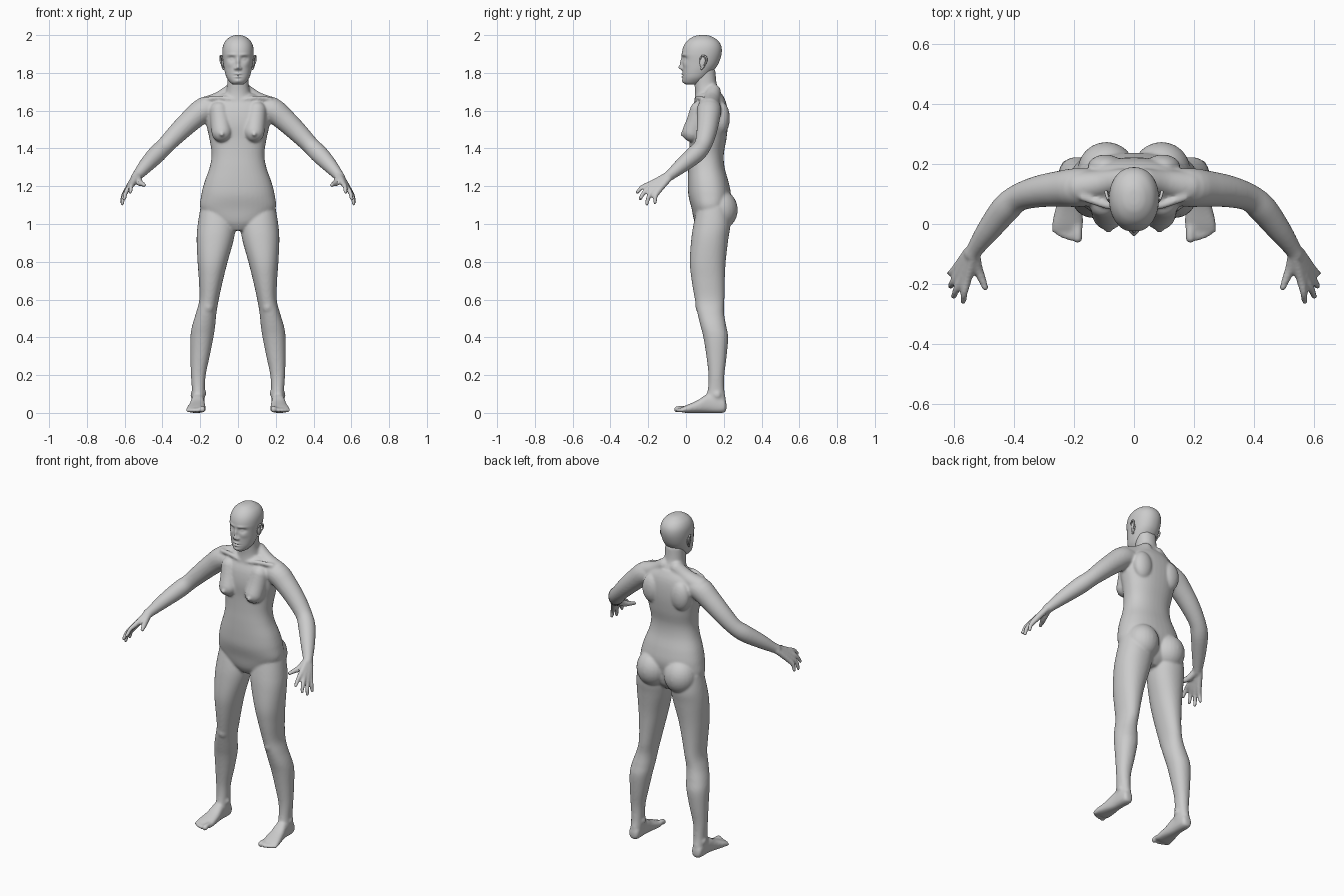
import bpy, bmesh
from math import cos, sin, pi, exp, copysign
from mathutils import Vector, Matrix


def smooth_keys(keys, n):
    """Catmull-Rom interpolation of key tuples."""
    out = []
    for i in range(len(keys) - 1):
        p0, p1 = keys[max(i - 1, 0)], keys[i]
        p2, p3 = keys[i + 1], keys[min(i + 2, len(keys) - 1)]
        for k in range(n):
            t = k / n
            out.append([0.5 * (2 * b + (c - a) * t + (2 * a - 5 * b + 4 * c - d) * t * t
                               + (3 * b - a - 3 * c + d) * t ** 3)
                        for a, b, c, d in zip(p0, p1, p2, p3)])
    return out + [list(keys[-1])]


def skin(bm, rings):
    """Closed skin over a list of point rings."""
    vr = [[bm.verts.new(p) for p in r] for r in rings]
    n = len(vr[0])
    for a, b in zip(vr, vr[1:]):
        for i in range(n):
            bm.faces.new((a[i], a[(i + 1) % n], b[(i + 1) % n], b[i]))
    bm.faces.new(vr[0])
    bm.faces.new(vr[-1])
    return vr


def power(v, e):
    return copysign(abs(v) ** (2 / e), v)


def loft(bm, keys, axis='z', s=1, n=40, sub=5, e=2.2):
    """Keys are (t, x0, x1, b0, b1); b runs along y for axis z, along z for axis y."""
    rings = []
    for t, x0, x1, b0, b1 in smooth_keys(keys, sub):
        ring = []
        for i in range(n):
            a = 2 * pi * i / n
            x = s * ((x0 + x1) / 2 + (x1 - x0) / 2 * power(cos(a), e))
            b = (b0 + b1) / 2 + (b1 - b0) / 2 * power(sin(a), e)
            ring.append((x, b, t) if axis == 'z' else (x, t, b))
        rings.append(ring)
    return skin(bm, rings)


def ball(bm, c, r, s=1):
    m = Matrix.Translation((s * c[0], c[1], c[2])) @ Matrix.Diagonal((*r, 1))
    bmesh.ops.create_uvsphere(bm, u_segments=24, v_segments=16, radius=1, matrix=m)


def tube(bm, keys, s=1, n=20, sub=4):
    """Round-ended tube through (x, y, z, radius) keys."""
    pts = smooth_keys(keys, sub)
    rings = []
    for i, (x, y, z, r) in enumerate(pts):
        d = Vector(pts[min(i + 1, len(pts) - 1)][:3]) - Vector(pts[max(i - 1, 0)][:3])
        u = d.cross(Vector((0.3, 0.5, 0.8))).normalized()
        v = d.cross(u).normalized()
        ring = [Vector((x, y, z)) + r * (u * cos(2 * pi * k / n) + v * sin(2 * pi * k / n))
                for k in range(n)]
        rings.append([(s * p.x, p.y, p.z) for p in ring])
    skin(bm, rings)
    for k in (keys[0], keys[-1]):
        ball(bm, k[:3], (k[3],) * 3, s)


def finish(bm, name):
    bmesh.ops.recalc_face_normals(bm, faces=bm.faces)
    me = bpy.data.meshes.new(name)
    bm.to_mesh(me)
    bm.free()
    me.shade_smooth()
    ob = bpy.data.objects.new(name, me)
    bpy.context.collection.objects.link(ob)
    return ob


body = bmesh.new()

# torso
torso = [(0.965, 0.05, 0.07, 0.18), (1.01, 0.14, 0.045, 0.215), (1.08, 0.198, 0.03, 0.228),
         (1.15, 0.195, 0.013, 0.238), (1.22, 0.178, 0.01, 0.226), (1.30, 0.150, 0.012, 0.204),
         (1.37, 0.140, 0.016, 0.2), (1.45, 0.151, 0.018, 0.214), (1.53, 0.168, 0.015, 0.222),
         (1.60, 0.172, 0.025, 0.22), (1.65, 0.145, 0.045, 0.21), (1.69, 0.09, 0.06, 0.19)]
loft(body, [(z, -w, w, a, b) for z, w, a, b in torso], e=2.3)
# neck
neck = [(1.62, 0.09, 0.04, 0.21), (1.69, 0.068, 0.048, 0.185), (1.74, 0.057, 0.045, 0.163),
        (1.82, 0.057, 0.04, 0.155)]
loft(body, [(z, -w, w, a, b) for z, w, a, b in neck])

legs = [(1.09, 0.03, 0.198, 0.06, 0.225), (1.0, 0.014, 0.213, 0.04, 0.235),
        (0.92, 0.022, 0.219, 0.028, 0.224), (0.8, 0.055, 0.214, 0.02, 0.21),
        (0.7, 0.08, 0.207, 0.03, 0.205), (0.6, 0.102, 0.205, 0.047, 0.203),
        (0.53, 0.114, 0.222, 0.06, 0.201), (0.46, 0.121, 0.243, 0.077, 0.213),
        (0.4, 0.130, 0.252, 0.092, 0.223), (0.3, 0.150, 0.252, 0.108, 0.215),
        (0.2, 0.171, 0.249, 0.119, 0.203), (0.12, 0.176, 0.244, 0.115, 0.203),
        (0.06, 0.177, 0.245, 0.10, 0.212), (0.012, 0.187, 0.237, 0.12, 0.205)]
foot = [(0.214, 0.195, 0.23, 0.015, 0.05), (0.195, 0.18, 0.243, 0.0, 0.08),
        (0.12, 0.178, 0.248, 0.0, 0.10), (0.06, 0.173, 0.26, 0.0, 0.066),
        (0.0, 0.169, 0.274, 0.0, 0.040), (-0.022, 0.173, 0.268, 0.003, 0.030)]
toes = [(0.188, -0.048, 0.0165), (0.213, -0.046, 0.0115), (0.232, -0.040, 0.0112),
        (0.249, -0.031, 0.011), (0.264, -0.020, 0.011)]
arm = [(0.10, 0.125, 1.61, 0.055), (0.18, 0.122, 1.603, 0.065), (0.245, 0.118, 1.553, 0.060),
       (0.32, 0.108, 1.482, 0.053), (0.385, 0.088, 1.415, 0.046), (0.43, 0.05, 1.37, 0.048),
       (0.485, -0.02, 1.312, 0.040), (0.528, -0.08, 1.262, 0.029), (0.54, -0.10, 1.248, 0.027)]
# finger paths: knuckle, bend, tip
fingers = [[(0.556, -0.183, 1.215), (0.566, -0.228, 1.198), (0.570, -0.258, 1.168)],
           [(0.570, -0.175, 1.202), (0.592, -0.218, 1.172), (0.602, -0.242, 1.134)],
           [(0.583, -0.162, 1.188), (0.605, -0.196, 1.148), (0.613, -0.207, 1.107)],
           [(0.592, -0.146, 1.174), (0.609, -0.162, 1.145), (0.615, -0.164, 1.114)]]

for s in (1, -1):
    # leg, knee cap and ankle bones
    loft(body, legs, s=s, e=2.15)
    ball(body, (0.158, 0.085, 0.565), (0.034, 0.035, 0.045), s)
    ball(body, (0.18, 0.155, 0.105), (0.012, 0.02, 0.02), s)
    ball(body, (0.24, 0.165, 0.095), (0.012, 0.02, 0.02), s)
    # foot and toes
    loft(body, foot, axis='y', s=s, e=2.5)
    for x, y, r in toes:
        tube(body, [(x + (0.215 - x) * 0.1, 0.02, 0.02, r), (x, (y - 0.01) / 2, r + 0.007, r * 0.9),
                    (x, y, r + 0.002, r)], s)
    # buttock
    ball(body, (0.092, 0.18, 1.075), (0.096, 0.094, 0.105), s)
    # breast
    tube(body, [(0.10, 0.07, 1.60, 0.05), (0.092, 0.055, 1.54, 0.054),
                (0.086, 0.034, 1.487, 0.054)], s)
    ball(body, (0.086, -0.018, 1.475), (0.012, 0.014, 0.012), s)
    # shoulder slope, collar bone and shoulder blade
    tube(body, [(0.04, 0.145, 1.70, 0.04), (0.10, 0.135, 1.655, 0.045), (0.18, 0.123, 1.617, 0.055)], s)
    tube(body, [(0.02, 0.055, 1.655, 0.012), (0.09, 0.062, 1.668, 0.012), (0.17, 0.09, 1.66, 0.014)], s)
    ball(body, (0.095, 0.19, 1.56), (0.06, 0.042, 0.085), s)
    # arm
    tube(body, arm, s, n=28)
    # hand
    for i, (k, b, t) in enumerate(fingers):
        root = (0.536 + 0.005 * i, -0.103 + 0.004 * i, 1.256 - 0.005 * i, 0.018)
        tube(body, [root, (*k, 0.0155), (*b, 0.0125), (*t, 0.0105)], s, n=14)
    tube(body, [(0.532, -0.105, 1.248, 0.02), (0.523, -0.15, 1.222, 0.019),
                (0.507, -0.185, 1.212, 0.014), (0.497, -0.213, 1.206, 0.011)], s, n=14)

ob = finish(body, "body")
rm = ob.modifiers.new("blend_parts", 'REMESH')
rm.mode = 'VOXEL'
rm.voxel_size = 0.0065
rm.use_smooth_shade = True
sm = ob.modifiers.new("soften", 'SMOOTH')
sm.factor = 0.5
sm.iterations = 7

# head with sculpted face
head = bmesh.new()
skull = [(1.738, 0.026, 0.0, 0.06), (1.750, 0.042, -0.013, 0.085), (1.775, 0.060, -0.017, 0.115),
         (1.81, 0.071, -0.018, 0.145), (1.85, 0.078, -0.018, 0.172), (1.90, 0.083, -0.022, 0.188),
         (1.94, 0.080, -0.013, 0.187), (1.97, 0.066, 0.007, 0.170), (1.99, 0.042, 0.035, 0.141),
         (1.998, 0.022, 0.06, 0.118), (2.0, 0.004, 0.084, 0.095)]
rows = loft(head, [(z, -w, w, a, b) for z, w, a, b in skull], n=144, sub=9, e=2.15)
# face bumps: x, z, width, height, push
bumps = [(0, 1.829, 0.012, 0.012, -0.020), (0, 1.855, 0.009, 0.022, -0.012),
         (0.014, 1.823, 0.007, 0.007, -0.008), (0.035, 1.876, 0.019, 0.012, 0.013),
         (0.034, 1.874, 0.011, 0.006, -0.007), (0.032, 1.896, 0.024, 0.007, -0.005),
         (0.045, 1.845, 0.018, 0.016, -0.004), (0, 1.794, 0.016, 0.005, -0.008),
         (0, 1.778, 0.014, 0.005, -0.008), (0, 1.786, 0.022, 0.0025, 0.004),
         (0, 1.757, 0.018, 0.011, -0.006)]
for v in (v for r in rows for v in r if v.co.y < 0.06):
    x, _, z = v.co
    v.co.y += sum(p * exp(-((abs(x) - a) / w) ** 2 - ((z - c) / h) ** 2)
                  for a, c, w, h, p in bumps)
# ears
for s in (1, -1):
    ball(head, (0.080, 0.088, 1.855), (0.008, 0.016, 0.030), s)
    tube(head, [(0.080, 0.074, 1.868, 0.004), (0.087, 0.084, 1.889, 0.005), (0.093, 0.104, 1.886, 0.005),
                (0.092, 0.108, 1.862, 0.005), (0.084, 0.095, 1.838, 0.005),
                (0.078, 0.082, 1.822, 0.006)], s, n=10)
finish(head, "head")
